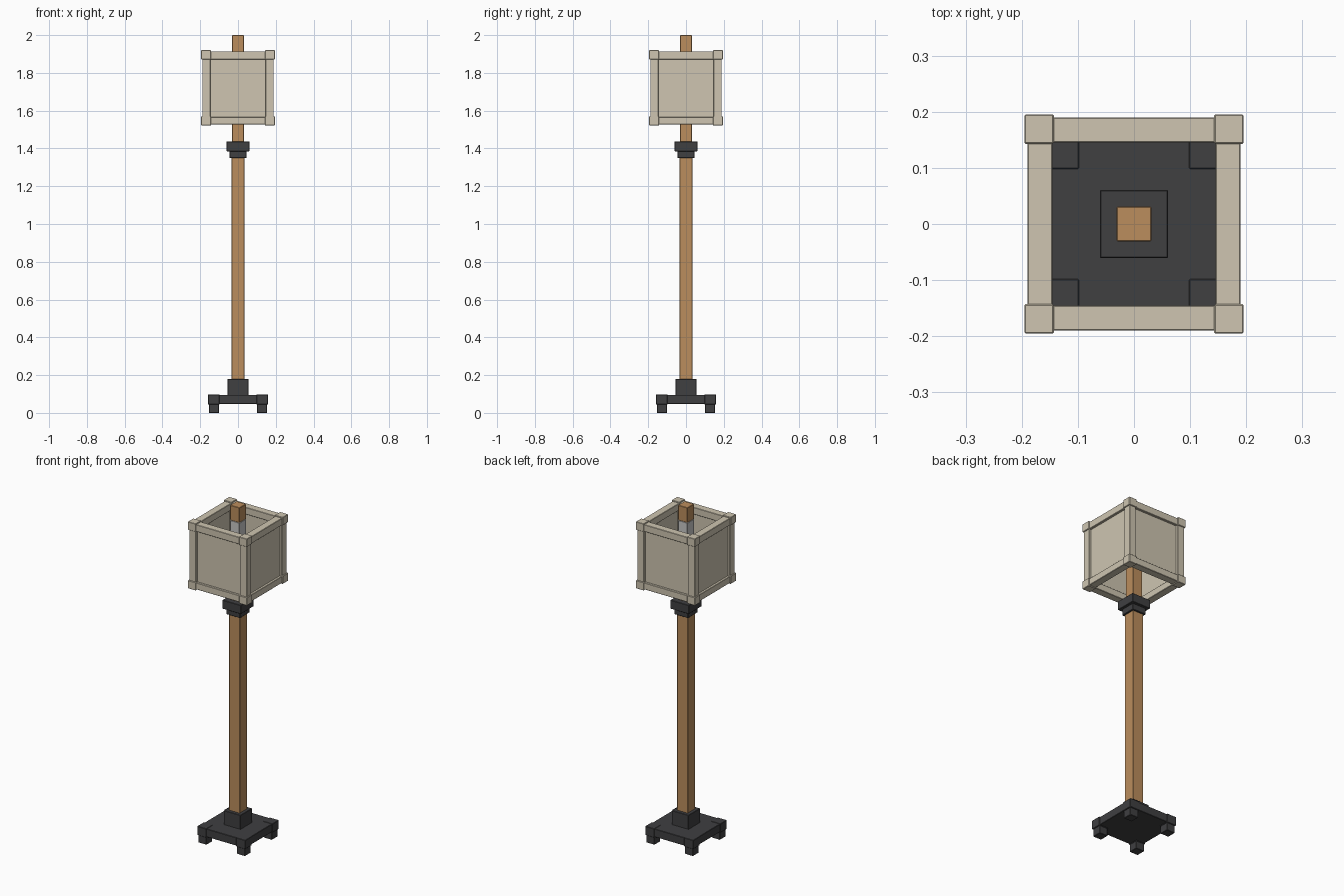
import bpy, bmesh

if "Cube" in bpy.data.objects:
    bpy.data.objects.remove(bpy.data.objects["Cube"])


def material(name, rgb):
    m = bpy.data.materials.new(name)
    m.diffuse_color = (*rgb, 1)
    m.use_nodes = True
    m.node_tree.nodes["Principled BSDF"].inputs["Base Color"].default_value = m.diffuse_color
    return m


WOOD = material("warm wood", (0.50, 0.27, 0.11))
DARK = material("dark metal", (0.05, 0.05, 0.053))
CREAM = material("cream shade", (0.62, 0.56, 0.44))
GREY = material("light grey lamp", (0.58, 0.58, 0.57))


def box(name, x, y, z, mat, bevel=0.002):
    """Box from (min, max) ranges on each axis."""
    bm = bmesh.new()
    bmesh.ops.create_cube(bm, size=1)
    for v in bm.verts:
        v.co = [r[0] if c < 0 else r[1] for c, r in zip(v.co, (x, y, z))]
    if bevel:
        bmesh.ops.bevel(bm, geom=bm.edges[:], offset=bevel, segments=1, affect='EDGES')
    me = bpy.data.meshes.new(name)
    bm.to_mesh(me)
    bm.free()
    me.materials.append(mat)
    ob = bpy.data.objects.new(name, me)
    bpy.context.collection.objects.link(ob)
    return ob


def block(name, h, z0, z1, mat):
    return box(name, (-h, h), (-h, h), (z0, z1), mat)


def span(a, b, s):
    return tuple(sorted((a * s, b * s)))


# Base, socket, post and collar
block("base_plate", 0.155, 0.048, 0.096, DARK)
block("post_socket", 0.055, 0.09, 0.18, DARK)
block("lower_post", 0.035, 0.17, 1.36, WOOD)
block("collar_lower", 0.045, 1.35, 1.39, DARK)
block("collar_upper", 0.061, 1.385, 1.437, DARK)
block("upper_post", 0.031, 1.43, 1.70, WOOD)
block("lamp_tube", 0.031, 1.70, 1.91, GREY)
block("post_tip", 0.031, 1.91, 2.0, WOOD)

# Corner pieces of the base and the shade
for sx in (-1, 1):
    for sy in (-1, 1):
        def corner(name, a, b, z, mat):
            box(name, span(a, b, sx), span(a, b, sy), z, mat)
        corner("base_corner", 0.098, 0.159, (0.045, 0.098), DARK)
        corner("foot", 0.100, 0.154, (0.0, 0.046), DARK)
        corner("shade_upright", 0.145, 0.189, (1.56, 1.88), CREAM)
        corner("shade_corner_low", 0.143, 0.195, (1.522, 1.570), CREAM)
        corner("shade_corner_top", 0.143, 0.195, (1.872, 1.920), CREAM)

# Shade rails and recessed panels on four sides
for s in (-1, 1):
    for turn in (False, True):
        def side(name, half, a, b, z):
            u, v = (-half, half), span(a, b, s)
            box(name, v if turn else u, u if turn else v, z, CREAM)
        side("shade_rail_low", 0.15, 0.145, 0.190, (1.527, 1.567))
        side("shade_rail_top", 0.15, 0.145, 0.190, (1.872, 1.914))
        side("shade_panel", 0.15, 0.158, 0.176, (1.56, 1.88))
